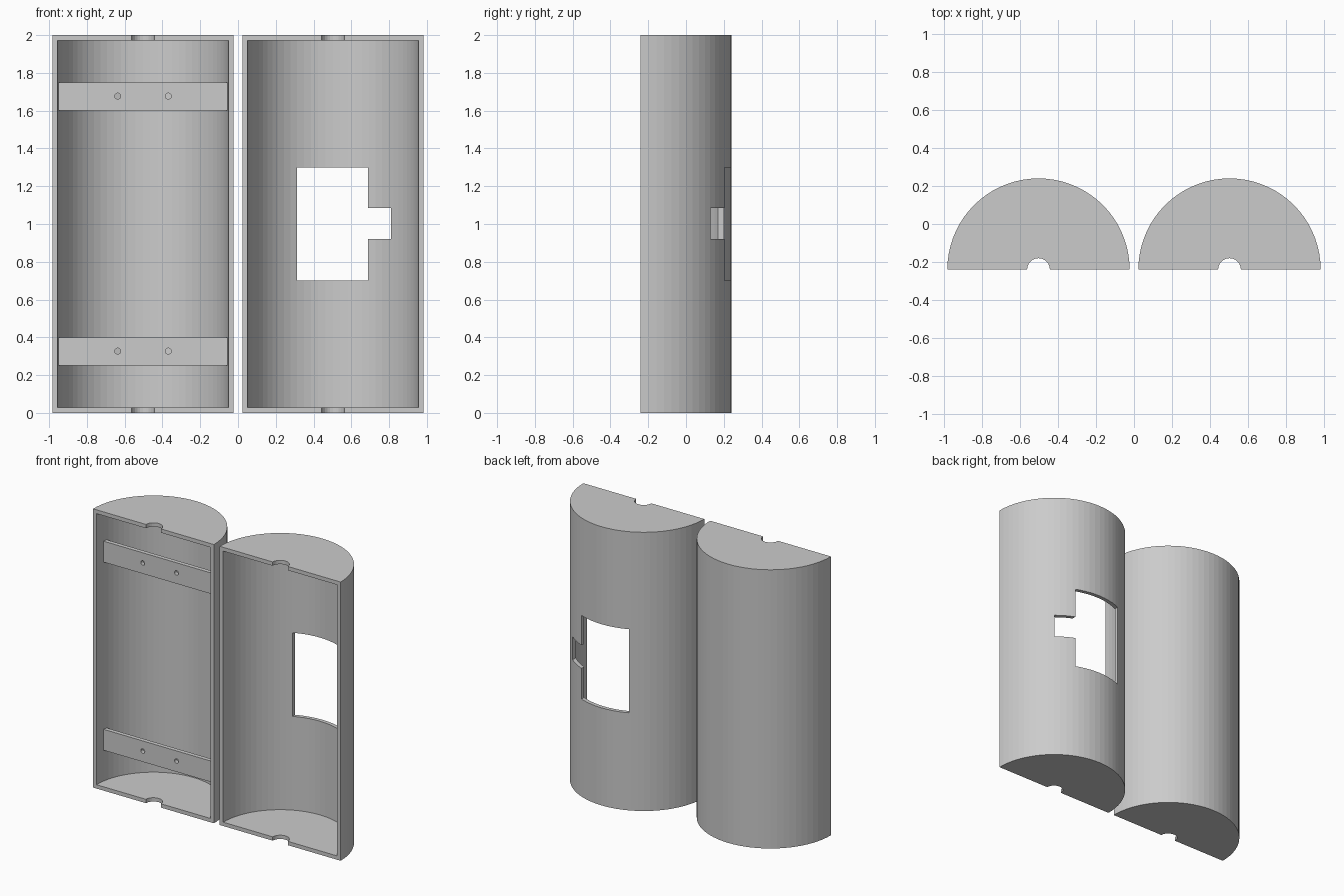
import bpy
import bmesh
from math import cos, sin, pi

cube = bpy.data.objects.get("Cube")
if cube:
    bpy.data.objects.remove(cube, do_unlink=True)

RADIUS, WALL, HEIGHT = 0.48, 0.0275, 2.0
FRONT = -RADIUS / 2          # plane of the open face
OFFSET = 0.503               # shell centre distance from x = 0
STEPS = 36

grey = bpy.data.materials.new("plain grey")
grey.use_nodes = True
colour = (0.6, 0.6, 0.6, 1)
grey.diffuse_color = colour
grey.node_tree.nodes["Principled BSDF"].inputs["Base Color"].default_value = colour


def prism(name, outline, low, high, axis="z"):
    """Extrude a 2D outline along z (outline in x, y) or y (outline in x, z)."""
    bm = bmesh.new()
    place = (lambda a, b: (a, b, low)) if axis == "z" else (lambda a, b: (a, low, b))
    face = bm.faces.new([bm.verts.new(place(a, b)) for a, b in outline])
    result = bmesh.ops.extrude_face_region(bm, geom=[face])
    moved = [v for v in result["geom"] if isinstance(v, bmesh.types.BMVert)]
    shift = (0, 0, high - low) if axis == "z" else (0, high - low, 0)
    bmesh.ops.translate(bm, vec=shift, verts=moved)
    bmesh.ops.recalc_face_normals(bm, faces=bm.faces)
    mesh = bpy.data.meshes.new(name)
    bm.to_mesh(mesh)
    bm.free()
    mesh.materials.append(grey)
    obj = bpy.data.objects.new(name, mesh)
    bpy.context.collection.objects.link(obj)
    return obj


def arc(cx, cy, r, start, end, steps):
    return [(cx + r * cos(start + (end - start) * i / steps),
             cy + r * sin(start + (end - start) * i / steps)) for i in range(steps + 1)]


def circle(cx, cy, r, steps=24):
    return arc(cx, cy, r, 0, 2 * pi, steps)[:-1]


def cut(target, cutter):
    """Subtract the cutter, apply the result and remove the cutter."""
    cutter.hide_render = True
    mod = target.modifiers.new("cut", "BOOLEAN")
    mod.operation, mod.solver, mod.object = "DIFFERENCE", "EXACT", cutter
    bpy.context.view_layer.objects.active = target
    bpy.ops.object.modifier_apply(modifier=mod.name)
    bpy.data.objects.remove(cutter, do_unlink=True)


def half_shell(name, cx):
    shell = prism(name, arc(cx, FRONT, RADIUS, 0, pi, STEPS), 0, HEIGHT)
    # hollow interior, open at the front
    r = RADIUS - WALL
    inside = [(cx - r, FRONT - 0.1), (cx + r, FRONT - 0.1)] + arc(cx, FRONT, r, 0, pi, STEPS)
    cut(shell, prism("hollow_cutter", inside, WALL, HEIGHT - WALL))
    # round notch in both end caps
    cut(shell, prism("notch_cutter", circle(cx, FRONT, 0.06), -0.1, HEIGHT + 0.1))
    return shell


right_shell = half_shell("right_half_shell", -OFFSET)
left_shell = half_shell("left_half_shell", OFFSET)

# Window with a side tab through the left shell
window = [(0.312, 0.7), (0.687, 0.7), (0.687, 0.92), (0.81, 0.92),
          (0.81, 1.085), (0.687, 1.085), (0.687, 1.3), (0.312, 1.3)]
cut(left_shell, prism("window_cutter", window, -0.1, 0.5, "y"))

# Two drilled mounting straps across the right shell
HALF, STRAP_FRONT = 0.447, FRONT + 0.07
for name, z in (("lower_strap", 0.25), ("upper_strap", 1.6)):
    x0, x1 = -OFFSET - HALF, -OFFSET + HALF
    strap = prism(name, [(x0, z), (x1, z), (x1, z + 0.15), (x0, z + 0.15)],
                  STRAP_FRONT, STRAP_FRONT + 0.03, "y")
    for side in (-1, 1):
        hole = circle(-OFFSET + side * 0.134, z + 0.077, 0.016, 16)
        cut(strap, prism("hole_cutter", hole, STRAP_FRONT - 0.1, STRAP_FRONT + 0.1, "y"))
